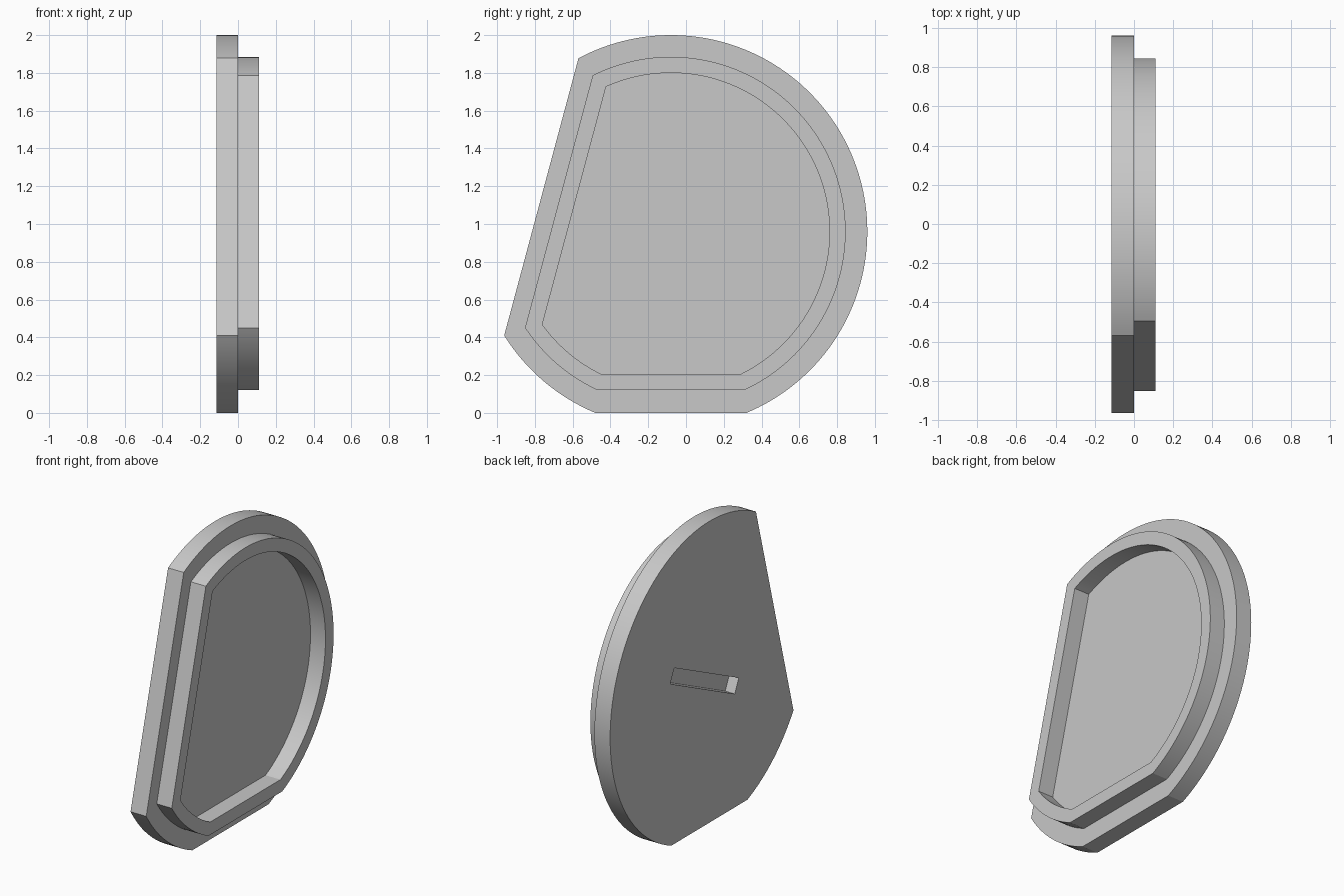
import bpy
import bmesh
from math import acos, cos, sin, radians
from mathutils import Matrix

cube = bpy.data.objects.get("Cube")
if cube:
    bpy.data.objects.remove(cube, do_unlink=True)

grey = bpy.data.materials.new("light_grey")
grey.use_nodes = True
colour = (0.58, 0.58, 0.58, 1)
grey.diffuse_color = colour
grey.node_tree.nodes["Principled BSDF"].inputs["Base Color"].default_value = colour

CENTRE_Y, CENTRE_Z = -0.08, 0.96
SLANT = radians(165)     # direction of the slanted flat
DOWN = radians(270)      # direction of the bottom flat


def arc(radius, start, end, steps):
    angles = [start + (end - start) * i / steps for i in range(steps + 1)]
    return [(CENTRE_Y + radius * cos(a), CENTRE_Z + radius * sin(a)) for a in angles]


def outline(radius, slant_dist, bottom_dist):
    """Circle cut by a slanted flat and a bottom flat."""
    a = acos(slant_dist / radius)
    b = acos(bottom_dist / radius)
    return (arc(radius, DOWN + b - radians(360), SLANT - a, 96)
            + arc(radius, SLANT + a, DOWN - b, 16))


def make_object(name, bm):
    bmesh.ops.recalc_face_normals(bm, faces=bm.faces)
    mesh = bpy.data.meshes.new(name)
    bm.to_mesh(mesh)
    bm.free()
    mesh.materials.append(grey)
    obj = bpy.data.objects.new(name, mesh)
    bpy.context.collection.objects.link(obj)
    return obj


# Cover: flange, raised rim and recessed floor as stacked outlines
flange = outline(1.04, 0.71, 0.96)
rim_outer = outline(0.925, 0.614, 0.84)
rim_inner = outline(0.84, 0.53, 0.755)
layers = [(flange, -0.115), (flange, 0), (rim_outer, 0),
          (rim_outer, 0.11), (rim_inner, 0.11), (rim_inner, 0)]

bm = bmesh.new()
rings = [[bm.verts.new((x, y, z)) for y, z in pts] for pts, x in layers]
for low, high in zip(rings, rings[1:]):
    for i in range(len(low)):
        j = (i + 1) % len(low)
        bm.faces.new((low[i], low[j], high[j], high[i]))
bm.faces.new(rings[0][::-1])
bm.faces.new(rings[-1])
cover = make_object("cover", bm)

# Tilted slot cut into the flat back
bm = bmesh.new()
bmesh.ops.create_cube(bm, size=1, matrix=(
    Matrix.Translation((-0.115, -0.03, CENTRE_Z))
    @ Matrix.Rotation(radians(25.6), 4, "X")
    @ Matrix.Diagonal((0.14, 0.75, 0.1, 1))))
cutter = make_object("slot_cutter", bm)
cutter.hide_render = True

cut = cover.modifiers.new("slot", "BOOLEAN")
cut.operation = "DIFFERENCE"
cut.solver = "EXACT"
cut.object = cutter

bpy.ops.object.select_all(action="DESELECT")
cover.select_set(True)
bpy.context.view_layer.objects.active = cover
bpy.ops.object.modifier_apply(modifier=cut.name)
bpy.data.objects.remove(cutter, do_unlink=True)
bpy.ops.object.shade_smooth_by_angle(angle=radians(15))
